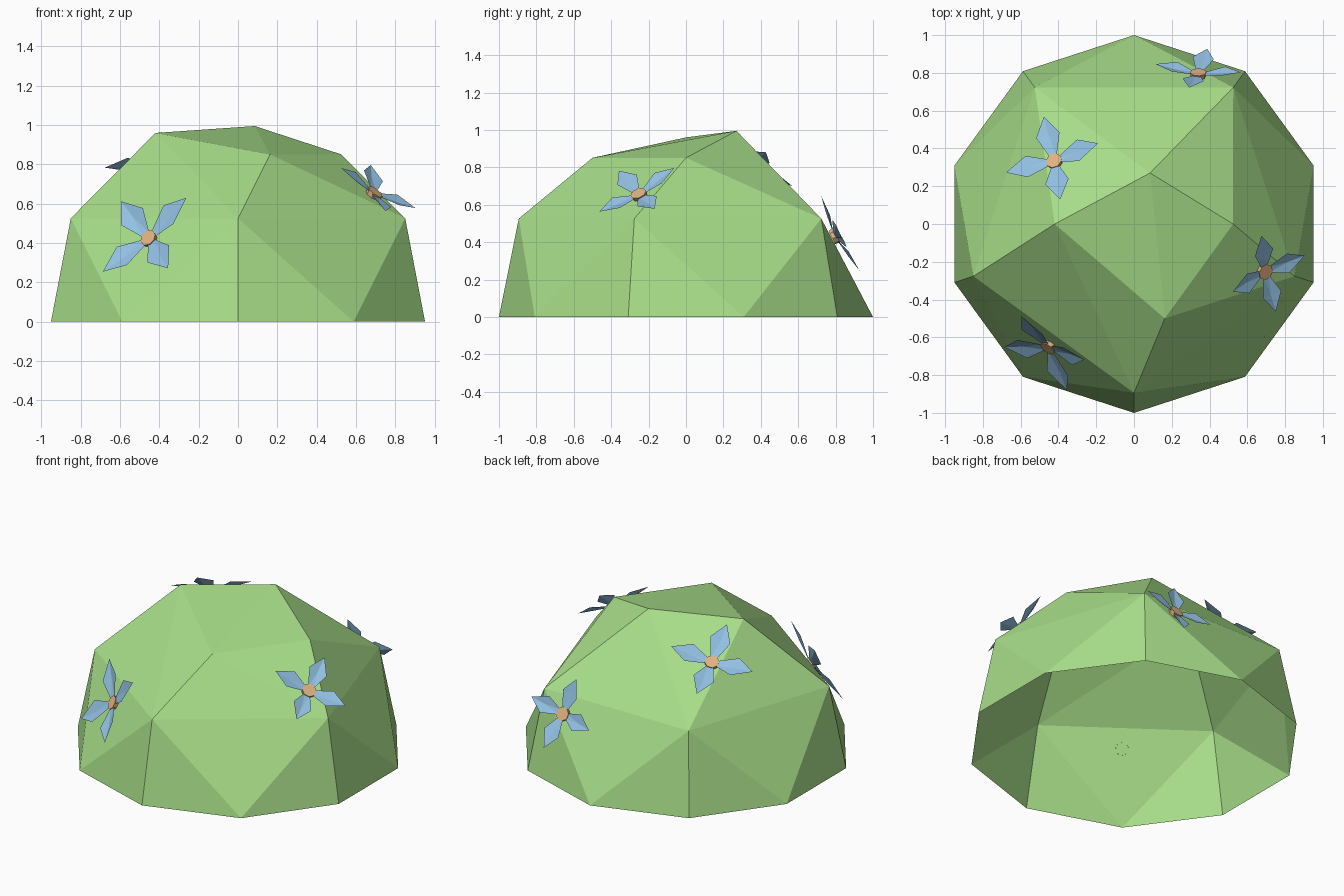
import bpy
import math
from mathutils import Vector

if "Cube" in bpy.data.objects:
    bpy.data.objects.remove(bpy.data.objects["Cube"])


def material(name, rgb):
    m = bpy.data.materials.new(name)
    m.diffuse_color = (*rgb, 1)
    m.use_nodes = True
    m.node_tree.nodes["Principled BSDF"].inputs["Base Color"].default_value = m.diffuse_color
    return m


GREEN = material("leaf green", (0.39, 0.73, 0.25))
BLUE = material("petal blue", (0.29, 0.53, 0.77))
ORANGE = material("pollen orange", (0.74, 0.45, 0.22))


def add_mesh(name, verts, faces, mat):
    me = bpy.data.meshes.new(name)
    me.from_pydata(verts, [], faces)
    me.materials.append(mat)
    ob = bpy.data.objects.new(name, me)
    bpy.context.collection.objects.link(ob)
    return ob


def ring(n, r, z):
    return [(r * math.cos(2 * math.pi * i / n - math.pi / 2),
             r * math.sin(2 * math.pi * i / n - math.pi / 2), z) for i in range(n)]


# Bush: open low-poly dome, rim of 10, shoulder of 5, four uneven crown points
verts = ring(10, 1.0, 0) + ring(5, 0.894, 0.526)
verts += [(-0.42, 0, 0.96), (0.085, 0.27, 0.995), (0.525, 0, 0.851), (0.163, -0.5, 0.851)]
faces = []
for k in range(5):
    m, m2 = 10 + k, 10 + (k + 1) % 5
    a, b, c = (2 * k - 1) % 10, 2 * k, 2 * k + 1
    faces += [(a, b, m), (b, c, m), (m, c, m2)]
A, B, C, D = 15, 16, 17, 18
faces += [(14, 10, A), (10, D, A), (10, 11, D), (11, C, D), (11, 12, C),
          (12, B, C), (12, 13, B), (13, A, B), (13, 14, A), (A, D, B), (D, C, B)]
add_mesh("bush_dome", verts, faces, GREEN)

# Petal outline: (distance along, sideways, height), as fractions of length
PETAL = [(0.10, 0.07, 0.03), (0.10, -0.07, 0.03), (0.58, 0.25, 0.15),
         (0.58, 0.0, 0.09), (0.54, -0.25, 0.15), (1.0, 0.0, 0.17)]
PETAL_FACES = [(0, 1, 3), (0, 3, 2), (1, 4, 3), (2, 3, 5), (3, 4, 5)]


def flower(name, centre, normal, first_tip, length):
    n = Vector(normal).normalized()
    t = Vector(first_tip)
    u = (t - n * t.dot(n)).normalized()
    v = n.cross(u)
    c = Vector(centre)
    pv, pf = [], []
    for i in range(4):
        ang = i * math.pi / 2
        d = u * math.cos(ang) + v * math.sin(ang)
        s = n.cross(d)
        o = len(pv)
        pv += [c + (d * x + s * y + n * z) * length for x, y, z in PETAL]
        pf += [tuple(o + j for j in f) for f in PETAL_FACES]
    add_mesh(name + "_petals", pv, pf, BLUE)

    # Flower centre: small flat-topped button
    cv = []
    for r, h in ((0.04, -0.012), (0.044, 0.016)):
        for i in range(8):
            ang = math.pi * (i + 0.5) / 4
            cv.append(c + (u * math.cos(ang) + v * math.sin(ang)) * r + n * h)
    cf = [tuple(range(8, 16))]
    cf += [(i, (i + 1) % 8, 8 + (i + 1) % 8, 8 + i) for i in range(8)]
    add_mesh(name + "_centre", cv, cf, ORANGE)


# Flowers: centre, facing direction, direction of one petal, petal length
flower("front_flower", (-0.45, -0.65, 0.42), (-0.52, -0.72, 0.46), (-0.155, 0.14, 0.20), 0.285)
flower("right_flower", (0.69, -0.25, 0.65), (0.57, -0.33, 0.75), (-0.01, 0.18, 0.15), 0.235)
flower("top_flower", (-0.42, 0.33, 0.795), (-0.31, 0.45, 0.84), (-0.05, 0.22, -0.10), 0.26)
flower("back_flower", (0.34, 0.79, 0.43), (0.0, 0.89, 0.457), (-0.04, -0.06, 0.18), 0.23)
